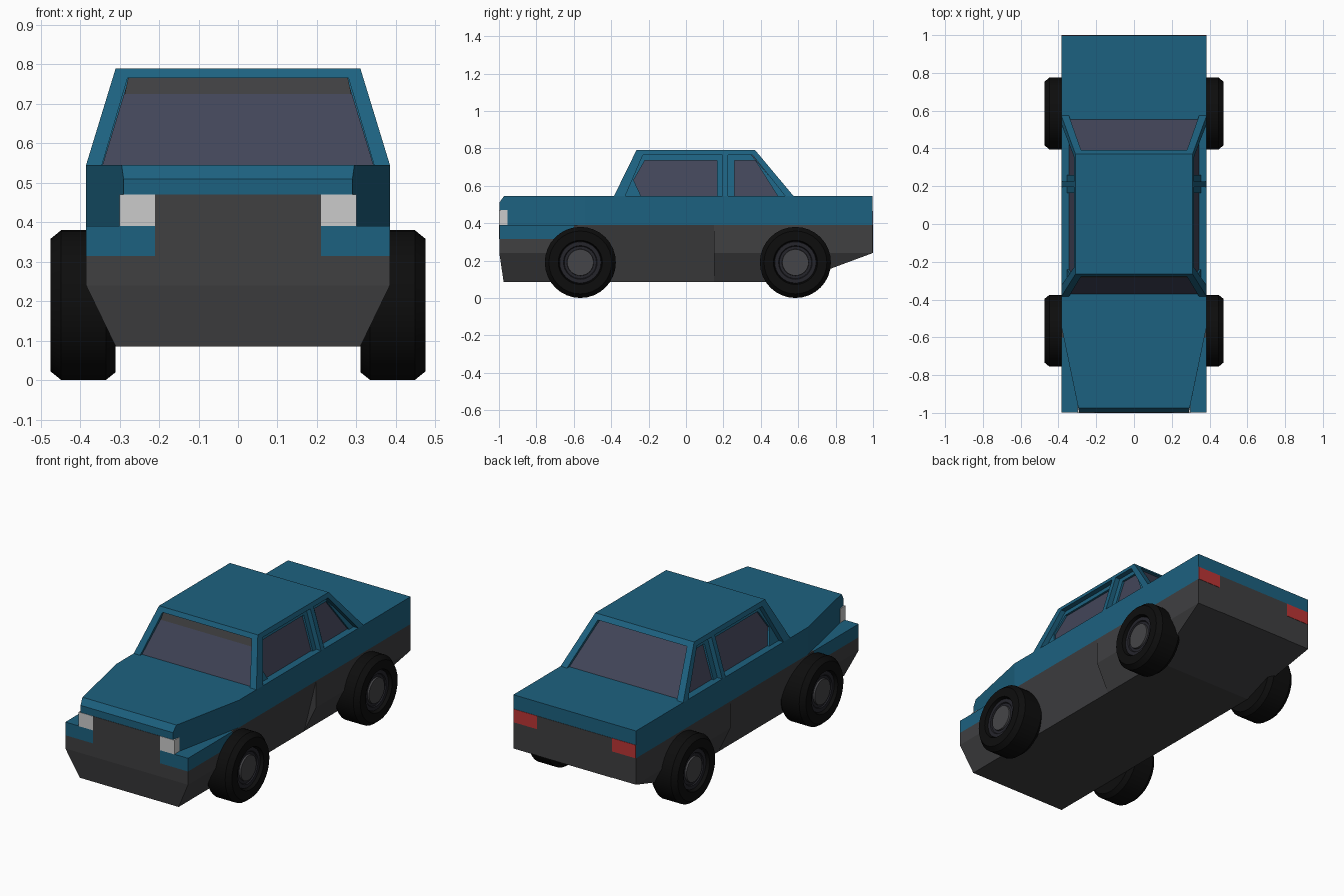
import bpy, bmesh, math

if "Cube" in bpy.data.objects:
    bpy.data.objects.remove(bpy.data.objects["Cube"])


def mat(name, r, g, b):
    m = bpy.data.materials.new(name)
    m.diffuse_color = (r, g, b, 1)
    m.use_nodes = True
    m.node_tree.nodes["Principled BSDF"].inputs["Base Color"].default_value = m.diffuse_color
    return m


BLUE = mat("blue_paint", .012, .12, .215)
GREY = mat("dark_trim", .05, .05, .053)
GLASS = mat("tinted_glass", .055, .06, .10)
LAMP = mat("lamp_white", .55, .55, .55)
RED = mat("lamp_red", .5, .035, .035)
TYRE = mat("tyre_black", .004, .004, .004)
RIM = mat("rim_dark", .018, .018, .024)
HUB = mat("hub_grey", .06, .06, .065)


def finish(name, bm, m):
    bmesh.ops.recalc_face_normals(bm, faces=bm.faces)
    me = bpy.data.meshes.new(name)
    bm.to_mesh(me)
    bm.free()
    ob = bpy.data.objects.new(name, me)
    bpy.context.collection.objects.link(ob)
    if m:
        me.materials.append(m)
    return ob


def hull(name, pts, m, both=True):
    """Convex solid; points are repeated on the other side of the car if both."""
    bm = bmesh.new()
    for x, y, z in pts:
        bm.verts.new((x, y, z))
        if both:
            bm.verts.new((-x, y, z))
    bmesh.ops.convex_hull(bm, input=bm.verts)
    bmesh.ops.dissolve_limit(bm, angle_limit=.01, verts=bm.verts, edges=bm.edges)
    return finish(name, bm, m)


def box(name, x0, x1, y0, y1, z0, z1, m):
    return hull(name, [(x, y, z) for x in (x0, x1) for y in (y0, y1) for z in (z0, z1)], m, False)


def frustum(name, base, top, m):
    """base/top = (half width, front y, back y, z)"""
    return hull(name, [(w, y, z) for w, a, b, z in (base, top) for y in (a, b)], m)


def cutter(name, prof, axis):
    """Prism through the whole cabin along x or y."""
    pts = [((s, u, v) if axis == 'x' else (u, s, v)) for u, v in prof for s in (-1, 1)]
    ob = hull(name, pts, None, False)
    ob.hide_render = True
    return ob


def cut(ob, cutters):
    for c in cutters:
        md = ob.modifiers.new("opening", 'BOOLEAN')
        md.operation, md.solver, md.object = 'DIFFERENCE', 'EXACT', c
    bpy.context.view_layer.update()
    ev = ob.evaluated_get(bpy.context.evaluated_depsgraph_get())
    me = bpy.data.meshes.new_from_object(ev)
    ob.modifiers.clear()
    ob.data = me
    for c in cutters:
        if c.name.startswith("side"):
            bpy.data.objects.remove(c)


# Painted upper body, tapered bonnet and front wings
box("upper_body", -.385, .385, -.54, .998, .39, .545, BLUE)
hull("bonnet", [(.385, -.54, .39), (.385, -.54, .545), (.29, -.998, .39),
                (.29, -.998, .51), (.295, -.973, .545)], BLUE)
box("front_wing_band", -.385, .385, -.998, -.6, .315, .39, BLUE)

# Dark lower body in three sections
hull("lower_front", [(.385, -.998, .315), (.385, -.998, .24), (.31, -.975, .085),
                     (.385, -.6, .315), (.385, -.6, .24), (.31, -.6, .085)], GREY)
hull("lower_middle", [(w, y, z) for y in (-.6, .15) for w, z in ((.385, .39), (.31, .085))], GREY)
hull("lower_rear", [(.385, .15, .39), (.385, .15, .24), (.31, .15, .085), (.31, .58, .085),
                    (.385, .998, .24), (.385, .998, .39)], GREY)

# Grille, rear panel and lamps
box("grille", -.21, .21, -1, -.96, .315, .47, GREY)
box("rear_panel", -.235, .235, .96, 1, .24, .465, GREY)
for s, side in ((1, "right"), (-1, "left")):
    box("headlight_" + side, s * .21, s * .30, -1, -.955, .39, .47, LAMP)
    box("tail_light_" + side, s * .235, s * .384, .99, 1, .39, .465, RED)

# Cabin frame: tapered block with window openings cut through
cabin = frustum("cabin_frame", (.385, -.385, .575, .545), (.31, -.265, .37, .79), BLUE)
cut(cabin, [
    cutter("side_front_opening", [(-.34, .51), (-.23, .765), (.195, .765), (.195, .51)], 'x'),
    cutter("side_rear_opening", [(.225, .51), (.225, .765), (.355, .765), (.558, .51)], 'x'),
    cutter("side_screen_opening", [(-.355, .51), (.355, .51), (.28, .765), (-.28, .765)], 'y')])

# Recessed inner window surround
inner = frustum("window_surround", (.356, -.355, .54, .54), (.287, -.24, .345, .77), BLUE)
cut(inner, [
    cutter("side_front_inner", [(-.224, .51), (-.28, .63), (-.22, .735), (.165, .735), (.165, .51)], 'x'),
    cutter("side_rear_inner", [(.26, .51), (.26, .735), (.37, .735), (.512, .51)], 'x')])

# Glass and grey strip along the top of the windscreen
frustum("glass", (.345, -.372, .558, .54), (.275, -.259, .368, .77), GLASS)
frustum("windscreen_strip", (.287, -.285, -.26, .725), (.278, -.266, -.24, .768), GREY)


# Wheels: turned profiles of (x, radius)
def lathe(name, prof, s, y, m, n=32):
    bm = bmesh.new()
    vs = [bm.verts.new((s * x, y, .19 + r)) for x, r in prof]
    es = [bm.edges.new(p) for p in zip(vs, vs[1:])]
    bmesh.ops.spin(bm, geom=vs + es, cent=(0, y, .19), axis=(1, 0, 0),
                   angle=2 * math.pi, steps=n)
    bmesh.ops.remove_doubles(bm, verts=bm.verts, dist=1e-4)
    ob = finish(name, bm, m)
    bpy.ops.object.select_all(action='DESELECT')
    ob.select_set(True)
    bpy.context.view_layer.objects.active = ob
    bpy.ops.object.shade_smooth_by_angle(angle=math.radians(25))


for s, side in ((1, "right"), (-1, "left")):
    for y, end in ((-.565, "front"), (.585, "rear")):
        tag = end + "_" + side
        lathe("tyre_" + tag, [(.31, 0), (.31, .17), (.335, .19), (.448, .19), (.475, .168),
                              (.475, .118), (.45, .112), (.45, 0)], s, y, TYRE)
        lathe("rim_" + tag, [(.445, .113), (.458, .11), (.458, .09), (.452, .086), (.452, 0)], s, y, RIM)
        lathe("hub_" + tag, [(.448, .072), (.462, .07), (.462, 0)], s, y, HUB)
